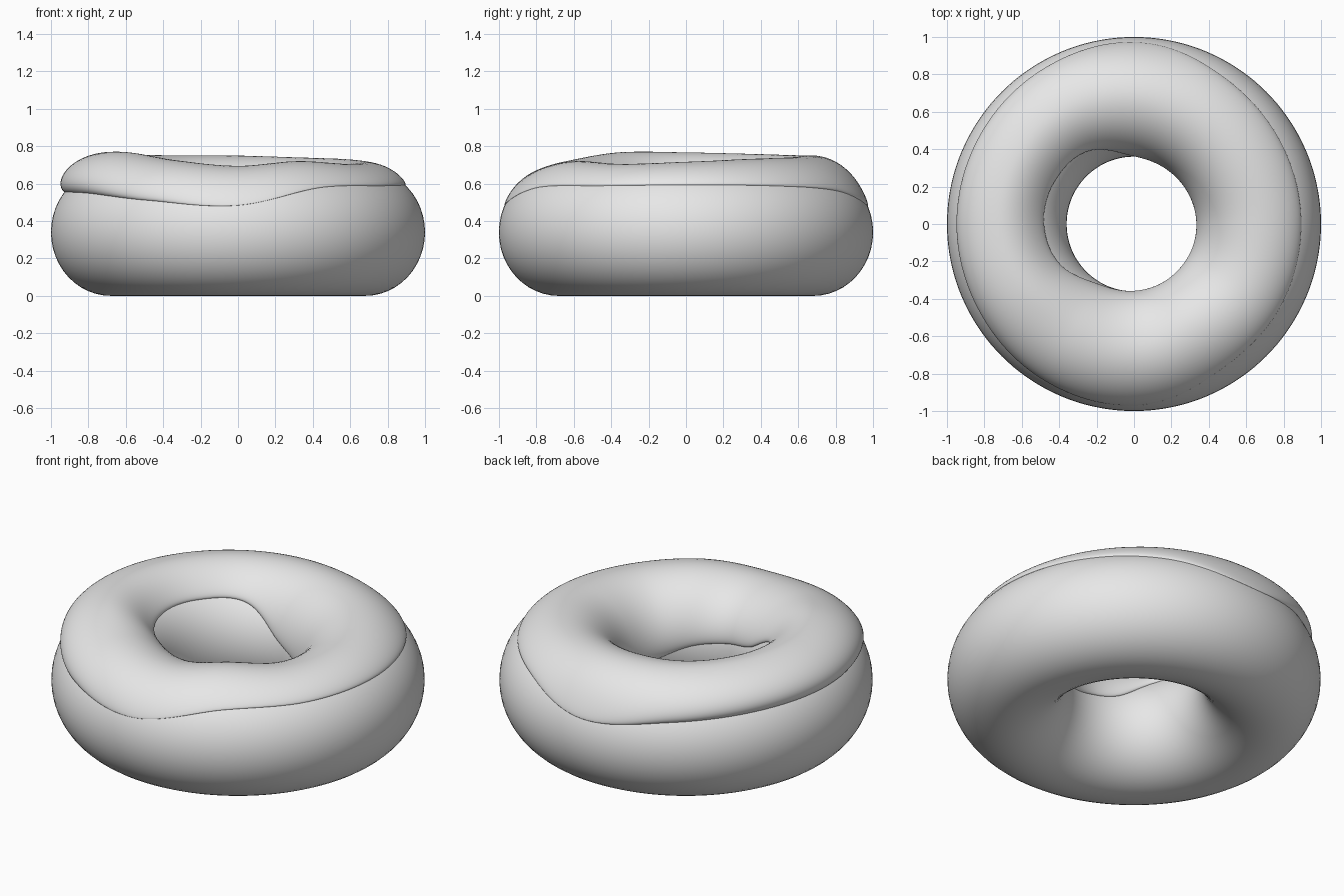
import bpy, bmesh, math

cube = bpy.data.objects.get("Cube")
if cube:
    bpy.data.objects.remove(cube)

grey = bpy.data.materials.new("plain grey")
grey.use_nodes = True
grey.diffuse_color = (0.8, 0.8, 0.8, 1)
grey.node_tree.nodes["Principled BSDF"].inputs["Base Color"].default_value = (0.8, 0.8, 0.8, 1)

RING, WIDE, TALL = 0.68, 0.32, 0.34   # ring radius and half size of its section
AROUND, ACROSS = 144, 48


def sweep(name, section):
    """Sweep a closed section, which may change with the angle, around z."""
    bm = bmesh.new()
    loops = []
    for i in range(AROUND):
        a = math.tau * i / AROUND
        loops.append([bm.verts.new((r * math.cos(a), r * math.sin(a), z))
                      for r, z in section(a)])
    for i, near in enumerate(loops):
        far = loops[(i + 1) % AROUND]
        for j in range(len(near)):
            k = (j + 1) % len(near)
            bm.faces.new((near[j], far[j], far[k], near[k]))
    bmesh.ops.recalc_face_normals(bm, faces=bm.faces)
    mesh = bpy.data.meshes.new(name)
    bm.to_mesh(mesh)
    bm.free()
    mesh.materials.append(grey)
    mesh.shade_smooth()
    obj = bpy.data.objects.new(name, mesh)
    bpy.context.collection.objects.link(obj)
    return obj


def ring_point(p, offset=0.0):
    """Point on the dough section, pushed out along its normal."""
    c, s = math.cos(p), math.sin(p)
    return RING + (WIDE + offset) * c, TALL + (TALL + offset) * s


def around(values, a):
    """Smooth periodic interpolation of values spaced evenly round the ring."""
    n = len(values)
    u = a / math.tau * n
    i, f = int(u), u % 1
    p, q, r, s = (values[(i + k) % n] for k in (-1, 0, 1, 2))
    return q + f * (r - p + f * (2 * p - 5 * q + 4 * r - s + f * (3 * (q - r) + s - p))) / 2


# Icing measures every 30 degrees, starting at +x
OUTER_EDGE = (48, 47, 41, 24, 33, 38, 39, 38, 30, 25, 45, 47)
INNER_EDGE = (190, 188, 180, 165, 134, 128, 128, 136, 160, 168, 175, 185)
CREST = (.04, .06, .066, .07, .072, .08, .088, .088, .045, .015, .045, .025)
LIP = (.03, .03, .03, .015, .06, .08, .085, .08, .045, .01, .02, .025)


def dough_section(a):
    return [ring_point(math.tau * j / ACROSS) for j in range(ACROSS)]


def icing_section(a):
    start = math.radians(around(OUTER_EDGE, a))
    end = math.radians(around(INNER_EDGE, a))
    crest, lip = around(CREST, a), around(LIP, a)
    top, under = [], []
    for j in range(ACROSS + 1):
        s = (1 - math.cos(math.pi * j / ACROSS)) / 2
        p = start + (end - start) * s
        rounding = (1 - abs(2 * s - 1) ** 4) ** 0.5
        edge = lip if s < 0.5 else 0.035
        f = abs(2 * s - 1)
        f = f * f * (3 - 2 * f)
        top.append(ring_point(p, rounding * (crest * (1 - f) + edge * f)))
        if j % 4 == 0:
            under.append(ring_point(p, -0.03))
    return top + under[::-1]


sweep("dough_ring", dough_section)
sweep("icing", icing_section)
